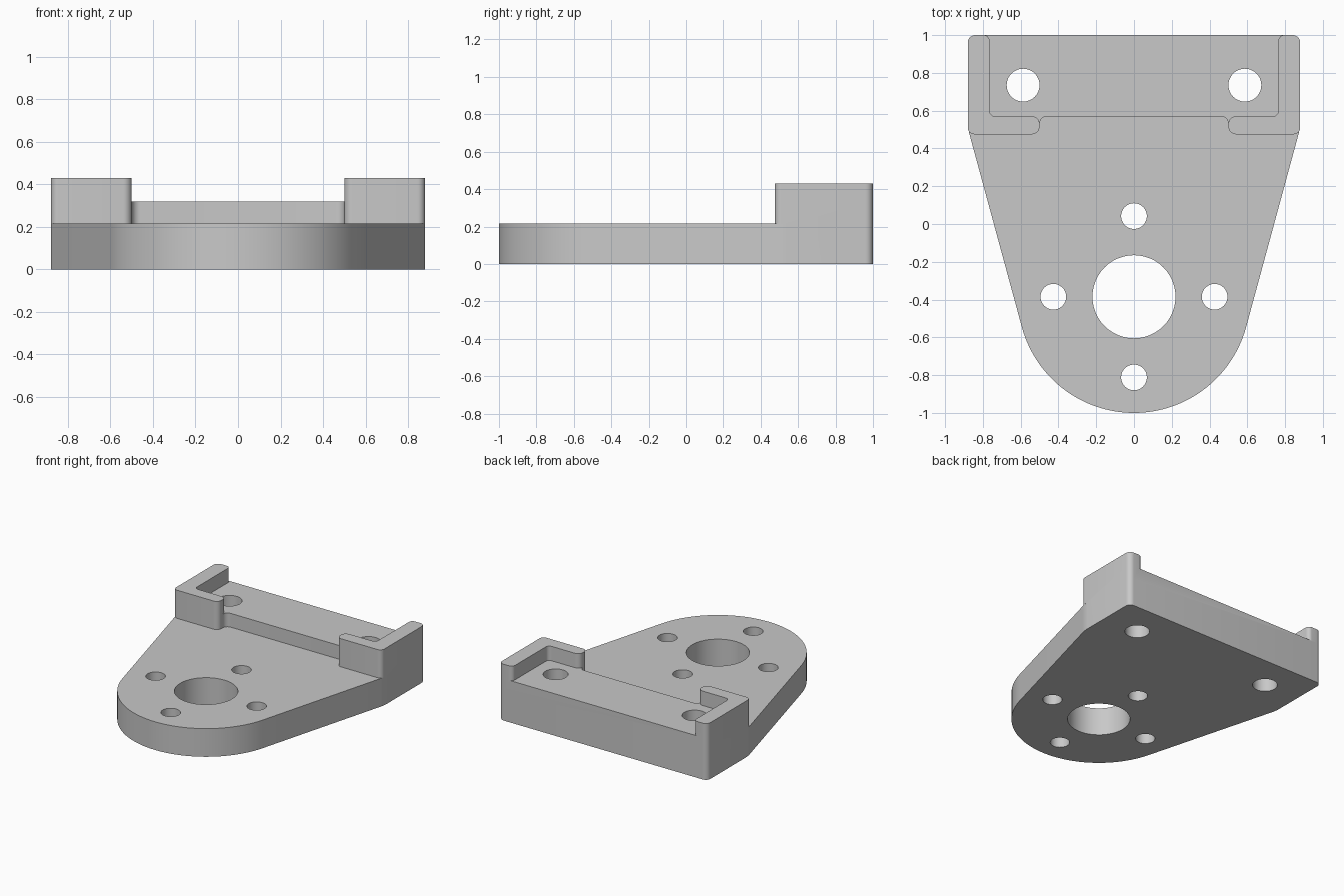
import bpy
import bmesh
import math
from mathutils import Vector

cube = bpy.data.objects.get("Cube")
if cube:
    bpy.data.objects.remove(cube, do_unlink=True)

grey = bpy.data.materials.new("plain grey")
grey.use_nodes = True
grey.diffuse_color = (0.58, 0.58, 0.58, 1)
grey.node_tree.nodes["Principled BSDF"].inputs["Base Color"].default_value = grey.diffuse_color

# Heights of the plate, the raised pad and the corner walls
PLATE, PAD, WALL = 0.215, 0.32, 0.43
HUB = Vector((0, -0.385))
HUB_R = 0.615
HALF = 0.88


def rounded(corners, steps=8):
    """Turn (x, y, radius) corners into an outline with filleted corners."""
    points = []
    for i, (x, y, r) in enumerate(corners):
        p = Vector((x, y))
        if r == 0:
            points.append(p)
            continue
        a = (Vector(corners[i - 1][:2]) - p).normalized()
        b = (Vector(corners[(i + 1) % len(corners)][:2]) - p).normalized()
        half = a.angle(b) / 2
        centre = p + (a + b).normalized() * (r / math.sin(half))
        start = p + a * (r / math.tan(half)) - centre
        end = p + b * (r / math.tan(half)) - centre
        sweep = math.pi - 2 * half
        for k in range(steps + 1):
            t = k / steps
            points.append(centre + (start * math.sin((1 - t) * sweep)
                                    + end * math.sin(t * sweep)) / math.sin(sweep))
    return points


def mirrored(corners):
    return [(-x, y, r) for x, y, r in reversed(corners)]


def finish(name, bm):
    mesh = bpy.data.meshes.new(name)
    bmesh.ops.recalc_face_normals(bm, faces=bm.faces)
    bm.to_mesh(mesh)
    bm.free()
    mesh.materials.append(grey)
    obj = bpy.data.objects.new(name, mesh)
    bpy.context.collection.objects.link(obj)
    return obj


def prism(name, corners, low, high):
    bm = bmesh.new()
    face = bm.faces.new([bm.verts.new((p.x, p.y, low)) for p in rounded(corners)])
    top = bmesh.ops.extrude_face_region(bm, geom=[face], use_keep_orig=True)["geom"]
    bmesh.ops.translate(bm, vec=(0, 0, high - low),
                        verts=[v for v in top if isinstance(v, bmesh.types.BMVert)])
    return finish(name, bm)


def combine(target, other, operation):
    mod = target.modifiers.new(operation.lower(), "BOOLEAN")
    mod.object = other
    mod.operation = operation
    mod.solver = "EXACT"
    bpy.ops.object.select_all(action="DESELECT")
    bpy.context.view_layer.objects.active = target
    target.select_set(True)
    bpy.ops.object.modifier_apply(modifier=mod.name)
    bpy.data.objects.remove(other, do_unlink=True)


# Tapered plate: straight sides run tangent into the round nose
taper = math.radians(15.2)
shoulder_y = (HALF * math.cos(taper) - HUB_R + HUB.y * math.sin(taper) * -1
              + 2 * HUB.y * math.sin(taper)) / math.sin(taper)
side = [(HALF, 1, 0.04), (HALF, shoulder_y, 0.25)]
nose = []
for k in range(61):
    angle = -taper - (math.pi - 2 * taper) * k / 60
    nose.append((HUB.x + HUB_R * math.cos(angle), HUB.y + HUB_R * math.sin(angle), 0))
bracket = prism("mounting_bracket", side + nose + mirrored(side), 0, PLATE)

# Raised pad together with the feet of the two corner walls
outer = [(HALF, 1, 0.04), (HALF, 0.475, 0.035), (0.5, 0.475, 0.04), (0.5, 0.57, 0.04)]
combine(bracket, prism("raised_pad", outer + mirrored(outer), PLATE, PAD), "UNION")

# L-shaped corner walls
wall = outer + [(0.765, 0.57, 0.03), (0.765, 1, 0.03)]
for name, corners in (("left_wall", wall), ("right_wall", mirrored(wall))):
    combine(bracket, prism(name, corners, PAD, WALL), "UNION")

# Centre bore, four bolt holes around it and two rear mounting holes
holes = [(HUB.x, HUB.y, 0.22), (-0.587, 0.735, 0.087), (0.587, 0.735, 0.087)]
for k in range(4):
    angle = k * math.pi / 2
    holes.append((HUB.x + 0.427 * math.cos(angle), HUB.y + 0.427 * math.sin(angle), 0.068))
for x, y, r in holes:
    bm = bmesh.new()
    bmesh.ops.create_cone(bm, cap_ends=True, segments=48, radius1=r, radius2=r, depth=2)
    bmesh.ops.translate(bm, vec=(x, y, 0), verts=bm.verts)
    cutter = finish("hole_cutter", bm)
    cutter.hide_render = True
    combine(bracket, cutter, "DIFFERENCE")

bpy.ops.object.shade_smooth_by_angle(angle=math.radians(30))
